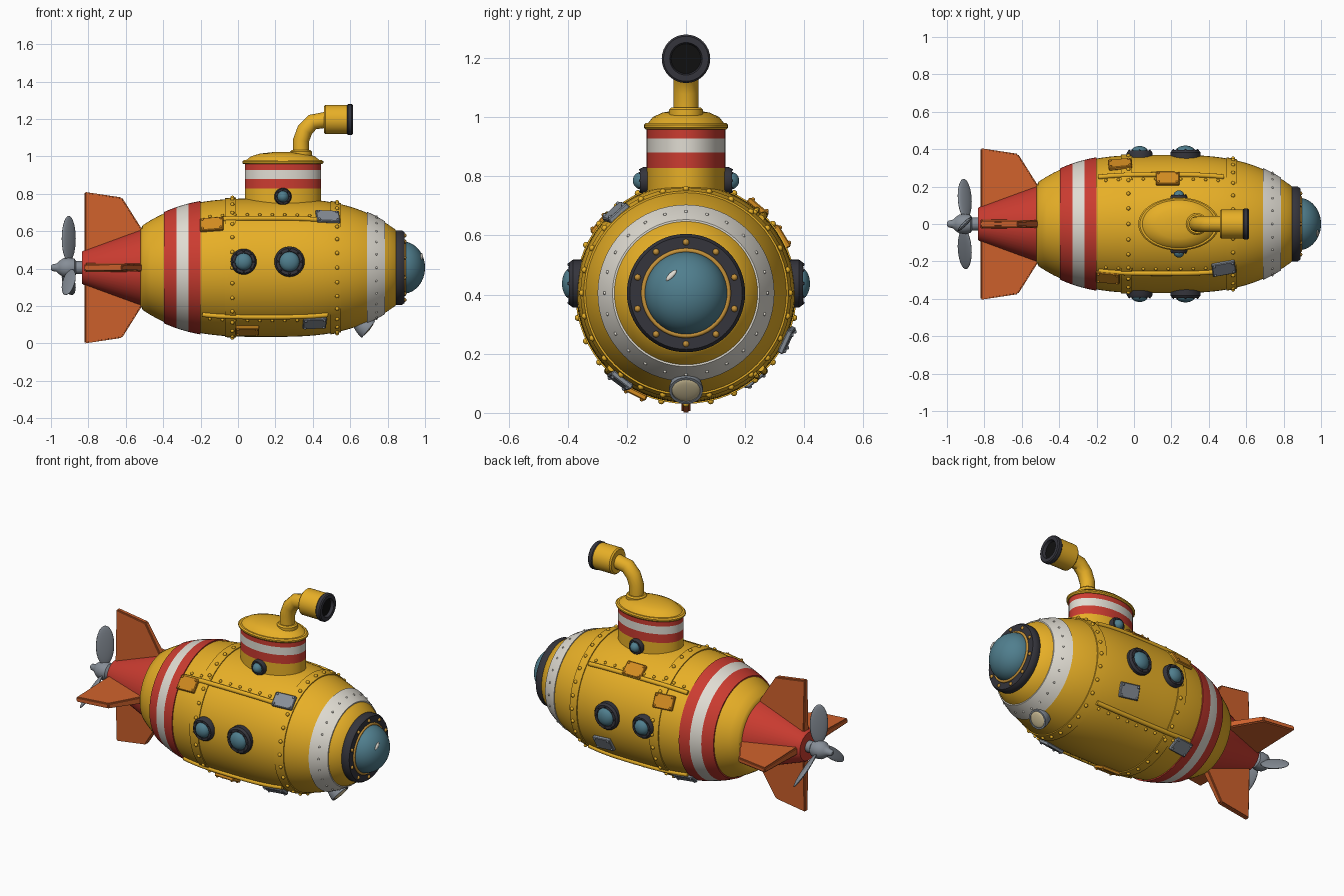
import bpy, bmesh
from math import sin, cos, pi, radians
from mathutils import Vector, Matrix

if "Cube" in bpy.data.objects:
    bpy.data.objects.remove(bpy.data.objects["Cube"])

AX = 0.405                                   # height of the hull axis
X, Z = Vector((1, 0, 0)), Vector((0, 0, 1))


def mat(name, *rgb):
    m = bpy.data.materials.new(name)
    m.diffuse_color = (*rgb, 1)
    m.use_nodes = True
    m.node_tree.nodes["Principled BSDF"].inputs["Base Color"].default_value = m.diffuse_color
    return m


YELLOW = mat("yellow", .80, .43, .02)
RED = mat("red", .60, .045, .03)
WHITE = mat("white", .75, .72, .65)
DARK = mat("dark", .035, .035, .045)
BLACK = mat("black", .005, .005, .005)
GLASS = mat("glass", .08, .21, .27)
ORANGE = mat("orange", .62, .12, .025)
PATCH = mat("patch", .65, .26, .015)
BRASS = mat("brass", .55, .28, .04)
STEEL = mat("steel", .24, .27, .31)
CREAM = mat("cream", .65, .55, .33)


def finish(name, bm, m, angle=35):
    bmesh.ops.remove_doubles(bm, verts=bm.verts, dist=1e-5)
    for f in bm.faces:
        f.smooth = True
    for e in bm.edges:
        e.smooth = len(e.link_faces) == 2 and e.calc_face_angle(0) < radians(angle)
    me = bpy.data.meshes.new(name)
    bm.to_mesh(me)
    bm.free()
    me.materials.append(m)
    ob = bpy.data.objects.new(name, me)
    bpy.context.collection.objects.link(ob)
    return ob


def lathe(name, prof, m, loc=(0, 0, AX), d=X, scale=(1, 1, 1), n=48):
    """Revolve (distance along axis, radius) points about direction d."""
    d = Vector(d).normalized()
    M = Matrix.Translation(loc) @ Z.rotation_difference(d).to_matrix().to_4x4() @ Matrix.Diagonal((*scale, 1))
    bm = bmesh.new()
    rings = [[bm.verts.new(M @ Vector((r * cos(2 * pi * j / n), r * sin(2 * pi * j / n), t)))
              for j in range(n)] for t, r in prof]
    for a, b in zip(rings, rings[1:]):
        for j in range(n):
            k = (j + 1) % n
            bm.faces.new((a[j], a[k], b[k], b[j]))
    return finish(name, bm, m)


def dome(r, h, base=0, steps=8):
    return [(base + h * sin(i * pi / 2 / steps), r * max(0, cos(i * pi / 2 / steps))) for i in range(steps)] + [(base + h, 0)]


def rivets(name, pts, r, m):
    bm = bmesh.new()
    for p in pts:
        bmesh.ops.create_uvsphere(bm, u_segments=8, v_segments=6, radius=r, matrix=Matrix.Translation(p))
    return finish(name, bm, m, 80)


def tube(name, pts, r, m):
    cu = bpy.data.curves.new(name, 'CURVE')
    cu.dimensions, cu.bevel_depth, cu.bevel_resolution, cu.use_fill_caps = '3D', r, 5, True
    sp = cu.splines.new('POLY')
    sp.points.add(len(pts) - 1)
    for q, p in zip(sp.points, pts):
        q.co = (*p, 1)
    tmp = bpy.data.objects.new(name + "_path", cu)
    bpy.context.collection.objects.link(tmp)
    bm = bmesh.new()
    bm.from_mesh(bpy.data.meshes.new_from_object(tmp.evaluated_get(bpy.context.evaluated_depsgraph_get())))
    bpy.data.objects.remove(tmp)
    return finish(name, bm, m)


def hull_r(x):
    return .37 * (1 - .446 * (abs(x - .15) / .69) ** 3.1)


def on_hull(x, a, off=0):
    r = hull_r(x) + off
    return Vector((x, r * cos(a), AX + r * sin(a)))


def band(name, x0, x1, off, m):
    n = 6
    xs = [x0 + (x1 - x0) * i / n for i in range(n + 1)]
    return lathe(name, [(x0, hull_r(x0) - .02)] + [(x, hull_r(x) + off) for x in xs] + [(x1, hull_r(x1) - .02)], m, n=64)


# hull, tail cone and painted bands
xs = [-.51 + 1.35 * i / 32 for i in range(33)]
lathe("hull", [(-.52, 0), (-.52, .205)] + [(x, hull_r(x)) for x in xs] + [(.85, .19), (.85, 0)], YELLOW, n=64)
lathe("tail_cone", [(-.835, 0), (-.835, .085), (-.825, .092), (-.51, .205), (-.51, 0)], RED)
band("tail_band_rear", -.395, -.33, .007, RED)
band("tail_band_middle", -.33, -.265, .007, WHITE)
band("tail_band_front", -.265, -.20, .007, RED)
band("nose_band", .69, .785, .006, WHITE)

# riveted seams
for nm, x0, x1, xr in (("rear", -.07, -.01, -.03), ("front", .495, .55, .53)):
    band("seam_" + nm, x0, x1, .006, YELLOW)
    rivets("seam_rivets_" + nm, [on_hull(xr, 2 * pi * i / 28, .007) for i in range(28)], .011, YELLOW)
rivets("nose_band_rivets", [on_hull(.74, 2 * pi * i / 24, .006) for i in range(24)], .006, WHITE)

# lengthwise rails with rivets
for i in range(4):
    a = pi / 4 + i * pi / 2
    tube(f"rail_{i}", [on_hull(-.19 + .67 * k / 14, a, .003) for k in range(15)], .013, YELLOW)
    side = 1 if i in (0, 2) else -1
    rivets(f"rail_rivets_{i}", [on_hull(-.15 + .6 * k / 9, a + side * .08, .001) for k in range(10)], .009, YELLOW)

# repair plates: x, angle around hull, tilt, material
PLATES = ((-.14, 141, 0, PATCH), (.48, 131, 6, STEEL), (.05, 243, 0, PATCH), (.41, 233, -4, STEEL),
          (-.075, 31, 4, PATCH), (.18, 50, 0, PATCH), (.32, -25, 8, STEEL), (-.15, -52, -6, STEEL))
for i, (x, deg, tilt, m) in enumerate(PLATES):
    a = radians(deg)
    slope = (hull_r(x + .01) - hull_r(x - .01)) / .02
    nrm = Vector((-slope, cos(a), sin(a))).normalized()
    side = nrm.cross(X).normalized()
    M = Matrix((side.cross(nrm), side, nrm)).transposed().to_4x4()
    M.translation = on_hull(x, a, .008)
    M = M @ Matrix.Rotation(radians(tilt), 4, 'Z')
    bm = bmesh.new()
    bmesh.ops.create_cube(bm, size=1, matrix=M @ Matrix.Diagonal((.125, .085, .02, 1)))
    bmesh.ops.bevel(bm, geom=bm.edges[:], offset=.004, segments=1, affect='EDGES')
    finish(f"plate_{i}", bm, m, 30)
    rivets(f"plate_rivets_{i}", [M @ Vector((u * .05, v * .03, .01)) for u in (-1, 1) for v in (-1, 1)], .007, m)

# nose window
lathe("nose_ring", [(.83, .14), (.83, .19), (.845, .2), (.875, .2), (.89, .19), (.89, .145), (.86, .14)], DARK, n=64)
lathe("nose_glass", dome(.14, .12, .88, 12), GLASS)
lathe("nose_trim", [(.88, .151)] + [(.89 + .008 * sin(t * pi / 6), .144 + .008 * cos(t * pi / 6)) for t in range(7)], BRASS)
rivets("nose_bolts", [(.89, .172 * cos(pi / 10 + i * pi / 5), AX + .172 * sin(pi / 10 + i * pi / 5)) for i in range(10)], .011, BRASS)
bm = bmesh.new()
bmesh.ops.create_uvsphere(bm, u_segments=16, v_segments=8, radius=1, matrix=Matrix.Translation((.982, -.05, AX + .06))
                          @ Matrix.Rotation(radians(-45), 4, 'X') @ Matrix.Rotation(radians(20), 4, 'Y')
                          @ Matrix.Diagonal((.006, .025, .009, 1)))
for v in bm.verts:                            # flip the slant so the glint rises to the right
    v.co.z = 2 * (AX + .06) - v.co.z
bmesh.ops.reverse_faces(bm, faces=bm.faces)
finish("nose_glint", bm, WHITE)

# portholes on both sides
for nm, x, y, z, r in (("rear", .03, .365, .437, .069), ("front", .275, .367, .437, .081), ("tower", .24, .128, .785, .046)):
    for s in (-1, 1):
        tag = f"{nm}_{'left' if s > 0 else 'right'}"
        d, loc = (0, s, 0), (x, s * y, z)
        lathe("porthole_ring_" + tag, [(-.04, r), (.015, r), (.028, .88 * r), (.028, .68 * r), (.01, .62 * r)], DARK, loc, d, n=32)
        lathe("porthole_glass_" + tag, dome(.66 * r, .032, .02), GLASS, loc, d, n=32)
        rivets("porthole_bolts_" + tag, [(x + .8 * r * cos(k * pi / 4), s * (y + .028), z + .8 * r * sin(k * pi / 4))
                                         for k in range(8)], r * .07, DARK)

# oval tower
TL, TS = (.24, 0, 0), (1.53, 1, 1)
for nm, z0, z1, m in (("base", .70, .827, YELLOW), ("red_low", .827, .88, RED), ("white", .88, .928, WHITE), ("red_high", .928, .965, RED)):
    lathe("tower_" + nm, [(z0, .133), (z1, .133)], m, TL, Z, TS)
lathe("tower_cap", [(.958, .12), (.958, .137), (.965, .142), (.973, .142), (.98, .136), (.98, .128),
                    (1.0, .112), (1.015, .08), (1.022, .04), (1.024, 0)], YELLOW, TL, Z, TS)

# periscope
lathe("periscope_flange", [(1.0, .058), (1.025, .058), (1.033, .05), (1.033, 0)], YELLOW, (.337, 0, 0), Z, n=32)
tube("periscope_pipe", [(.337, 0, 1.0), (.337, 0, 1.085), (.357, 0, 1.14), (.397, 0, 1.183), (.48, 0, 1.197)], .043, YELLOW)
PL = (0, 0, 1.197)
lathe("periscope_head", [(.46, 0), (.46, .07), (.468, .078), (.59, .078), (.59, 0)], YELLOW, PL, n=32)
lathe("periscope_rim", [(.583, .06), (.583, .078), (.588, .082), (.608, .082), (.614, .076), (.614, .055), (.595, .05)], DARK, PL, n=32)
lathe("periscope_lens", [(.596, .055), (.597, 0)], BLACK, PL, n=32)

# headlight under the nose
HD = Vector((.78, 0, -.62)).normalized()
HL = Vector((.695, 0, .077))
lathe("headlight_body", [(-.08, 0), (-.08, .035), (-.035, .052), (-.005, .058), (.004, .057), (.004, .048), (-.005, .046)], STEEL, HL, HD, n=32)
lathe("headlight_lens", dome(.048, .01, 0), CREAM, HL, HD, n=32)

# tail fins
FIN = ((-.82, .405), (-.62, .375), (-.51, .2), (-.54, .1), (-.82, .05))
for k, nm in enumerate(("top", "right", "bottom", "left")):
    bm = bmesh.new()
    R = Matrix.Translation((0, 0, AX)) @ Matrix.Rotation(k * pi / 2, 4, 'X')
    sides = [[bm.verts.new(R @ Vector((x, s * (.027 - .03 * h), h))) for x, h in FIN] for s in (-1, 1)]
    bm.faces.new(sides[0])
    bm.faces.new(sides[1][::-1])
    for i in range(5):
        j = (i + 1) % 5
        bm.faces.new((sides[0][j], sides[0][i], sides[1][i], sides[1][j]))
    bmesh.ops.recalc_face_normals(bm, faces=bm.faces)
    bmesh.ops.bevel(bm, geom=bm.edges[:], offset=.006, segments=2, affect='EDGES')
    finish("fin_" + nm, bm, ORANGE, 30)

# propeller
lathe("propeller_hub", [(0, .035), (.045, .035), (.055, .048), (.085, .054), (.115, .05), (.135, .036), (.15, .022), (.172, .018), (.18, .01), (.18, 0)],
      STEEL, (-.82, 0, AX), -X, n=32)
for k in range(3):
    bm = bmesh.new()
    M = (Matrix.Translation((-.905, 0, AX)) @ Matrix.Rotation(k * 2 * pi / 3, 4, 'X') @ Matrix.Translation((0, 0, .155))
         @ Matrix.Rotation(radians(45), 4, 'Z') @ Matrix.Diagonal((.052, .012, .122, 1)))
    bmesh.ops.create_uvsphere(bm, u_segments=20, v_segments=14, radius=1, matrix=M)
    finish(f"propeller_blade_{k}", bm, STEEL, 70)
